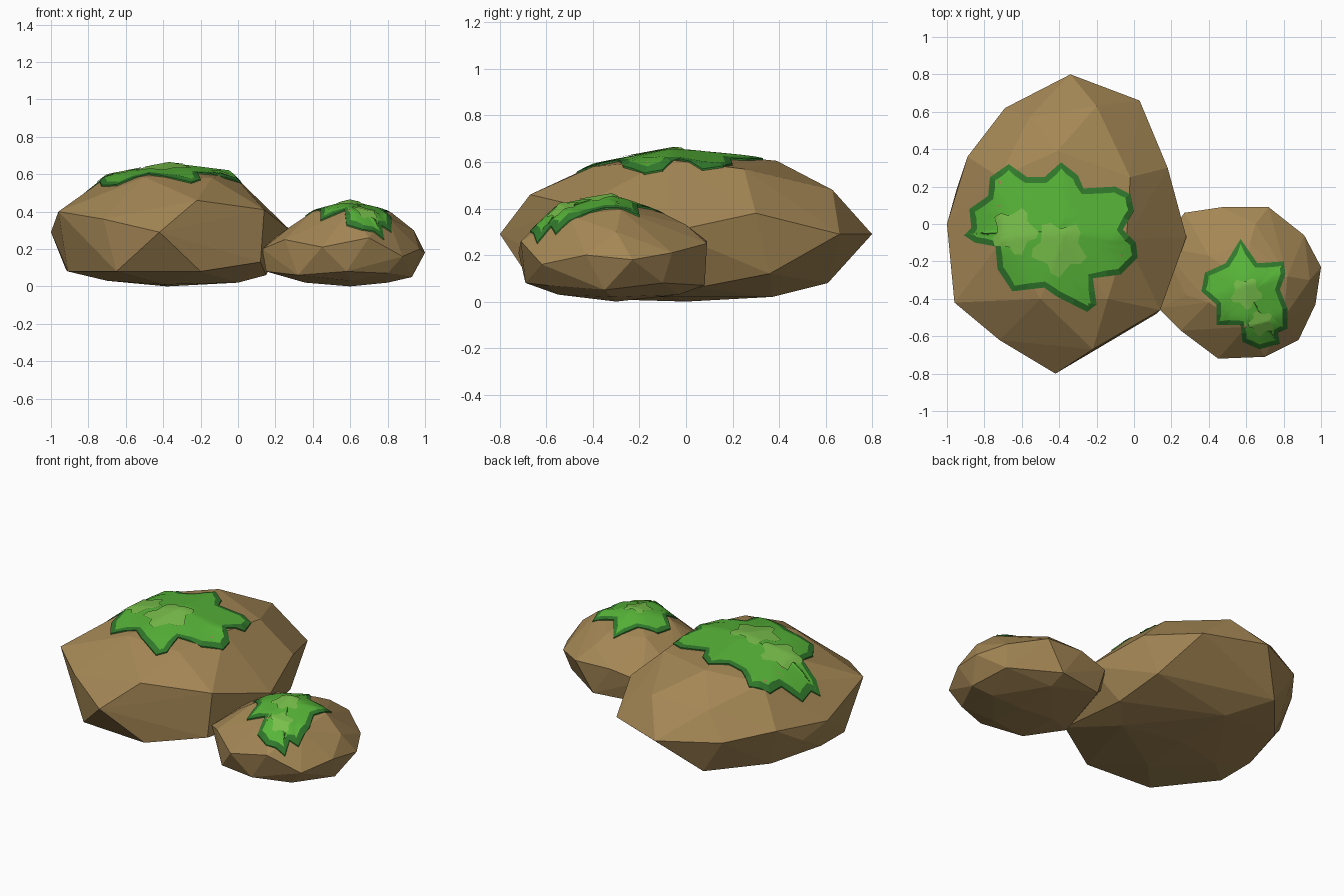
import bpy, bmesh, math
from mathutils import Vector
from mathutils.bvhtree import BVHTree


def material(name, rgb):
    m = bpy.data.materials.new(name)
    m.diffuse_color = (*rgb, 1)
    return m


STONE = material("stone", (0.37, 0.24, 0.09))
DARK = material("moss_dark", (0.03, 0.19, 0.025))
GREEN = material("moss_green", (0.095, 0.46, 0.04))
LIGHT = material("moss_light", (0.19, 0.52, 0.07))


def finish(bm, name, mats):
    bmesh.ops.recalc_face_normals(bm, faces=bm.faces)
    me = bpy.data.meshes.new(name)
    bm.to_mesh(me)
    for m in mats:
        me.materials.append(m)
    bpy.context.collection.objects.link(bpy.data.objects.new(name, me))


def rock(name, points):
    """Faceted boulder: convex hull of its corners; returns a ray-cast tree."""
    bm = bmesh.new()
    for p in points:
        bm.verts.new(p)
    res = bmesh.ops.convex_hull(bm, input=bm.verts)
    junk = [g for g in res["geom_interior"] if isinstance(g, bmesh.types.BMVert)]
    bmesh.ops.delete(bm, geom=junk, context='VERTS')
    bmesh.ops.recalc_face_normals(bm, faces=bm.faces)
    tree = BVHTree.FromBMesh(bm)
    finish(bm, name, [STONE])
    return tree


def drape(tree, x, y, lift):
    hit = tree.ray_cast(Vector((x, y, 5)), Vector((0, 0, -1)))[0]
    return (x, y, (hit.z if hit else 0.2) + lift)


def inset(pts, d):
    """Move a counter-clockwise outline inwards."""
    out = []
    for i, p in enumerate(pts):
        t = (pts[(i + 1) % len(pts)] - pts[i - 1]).normalized()
        out.append(p + Vector((-t.y, t.x)) * d)
    return out


def split(pts):
    """Add a midpoint to every outline edge."""
    return [q for i, p in enumerate(pts) for q in (p, (p + pts[(i + 1) % len(pts)]) / 2)]


def moss(name, tree, outline, center, lift, mats, rim=0.0):
    """Patch draped over a rock, with an optional sloping dark rim."""
    pts = split([Vector(p) for p in outline])
    c = Vector(center)
    inner = inset(pts, rim) if rim else pts
    loops = [([c + (p - c) * t for p in inner], lift) for t in (0.2, 0.4, 0.6, 0.8, 1)]
    if rim:
        loops += [(pts, lift * 0.7), (pts, -0.01)]
    bm = bmesh.new()
    rows = [[bm.verts.new(drape(tree, p.x, p.y, h)) for p in l] for l, h in loops]
    mid = bm.verts.new(drape(tree, c.x, c.y, lift))
    n = len(pts)
    for i in range(n):
        j = (i + 1) % n
        bm.faces.new((mid, rows[0][i], rows[0][j])).smooth = True
        for k in range(len(rows) - 1):
            f = bm.faces.new((rows[k][i], rows[k + 1][i], rows[k + 1][j], rows[k][j]))
            f.material_index = 1 if k >= 4 else 0
            f.smooth = k < 4
    finish(bm, name, mats)


def lobed(c, r, turn):
    """Five-lobed blotch outline."""
    return [(c[0] + r * (1 + 0.22 * math.cos(5 * a + turn)) * math.cos(a),
             c[1] + r * (1 + 0.22 * math.cos(5 * a + turn)) * math.sin(a))
            for a in (math.tau * i / 20 for i in range(20))]


# Large boulder: girdle, crown, underside
large = rock("large_rock", [
    (-0.34, 0.80, 0.29), (0.03, 0.66, 0.29), (0.18, 0.30, 0.38), (0.28, -0.07, 0.30),
    (0.12, -0.48, 0.13), (0.14, -0.46, 0.41), (-0.22, -0.67, 0.46), (-0.42, -0.80, 0.29),
    (-0.72, -0.62, 0.36), (-0.96, -0.42, 0.40), (-1.0, 0.0, 0.29), (-0.89, 0.36, 0.33),
    (-0.69, 0.62, 0.30), (-0.95, 0.18, 0.22),
    (-0.37, -0.05, 0.65), (-0.70, -0.08, 0.585), (-0.50, -0.40, 0.585), (-0.04, -0.08, 0.61),
    (-0.14, -0.40, 0.58), (-0.41, 0.39, 0.605), (-0.02, 0.25, 0.57), (-0.20, 0.63, 0.48),
    (-0.56, 0.57, 0.46), (-0.72, 0.25, 0.55),
    (-0.91, -0.30, 0.08), (-0.65, -0.63, 0.08), (-0.20, -0.66, 0.08), (-0.92, -0.05, 0.09),
    (-0.81, 0.30, 0.08), (-0.55, 0.61, 0.08), (0.12, 0.36, 0.12), (0.15, 0.05, 0.06),
    (-0.38, 0.0, 0.0), (-0.70, -0.1, 0.03), (0.0, -0.1, 0.02), (-0.38, 0.37, 0.02),
    (-0.40, -0.35, 0.01)])

# Small boulder
small = rock("small_rock", [
    (0.27, 0.06, 0.22), (0.47, 0.09, 0.26), (0.72, 0.09, 0.25), (0.91, -0.06, 0.21),
    (1.0, -0.23, 0.18), (0.97, -0.43, 0.20), (0.88, -0.62, 0.16), (0.70, -0.71, 0.26),
    (0.45, -0.72, 0.21), (0.25, -0.57, 0.25), (0.13, -0.45, 0.20), (0.14, -0.12, 0.22),
    (0.60, -0.32, 0.45), (0.60, -0.55, 0.41), (0.40, -0.42, 0.40), (0.40, -0.17, 0.38),
    (0.62, -0.10, 0.38), (0.82, -0.28, 0.395), (0.80, -0.50, 0.37), (0.94, -0.30, 0.30),
    (0.65, 0.0, 0.33), (0.28, -0.38, 0.32),
    (0.15, -0.43, 0.08), (0.32, -0.62, 0.06), (0.58, -0.69, 0.08), (0.80, -0.60, 0.07),
    (0.93, -0.35, 0.05), (0.88, -0.10, 0.08), (0.60, 0.08, 0.07), (0.30, 0.03, 0.07),
    (0.60, -0.30, 0.0), (0.36, -0.30, 0.02), (0.80, -0.32, 0.02), (0.6, -0.55, 0.03),
    (0.6, -0.03, 0.03)])

# Moss patches
moss("large_moss", large, [
    (0.0, 0.07), (-0.02, 0.16), (-0.10, 0.20), (-0.27, 0.19), (-0.30, 0.26), (-0.39, 0.33),
    (-0.48, 0.25), (-0.57, 0.25), (-0.67, 0.32), (-0.77, 0.25), (-0.78, 0.15), (-0.88, 0.08),
    (-0.87, -0.02), (-0.91, -0.06), (-0.85, -0.10), (-0.74, -0.12), (-0.73, -0.24),
    (-0.65, -0.36), (-0.48, -0.34), (-0.41, -0.39), (-0.25, -0.47), (-0.20, -0.43),
    (-0.22, -0.29), (-0.07, -0.27), (0.02, -0.18), (0.01, -0.10), (-0.06, -0.03)],
    (-0.43, -0.04), 0.011, [GREEN, DARK], 0.032)
moss("small_moss", small, [
    (0.57, -0.08), (0.49, -0.21), (0.38, -0.26), (0.36, -0.36), (0.44, -0.43), (0.44, -0.54),
    (0.57, -0.54), (0.58, -0.63), (0.67, -0.67), (0.78, -0.64), (0.77, -0.58), (0.82, -0.56),
    (0.82, -0.45), (0.78, -0.35), (0.81, -0.27), (0.80, -0.20), (0.66, -0.21)],
    (0.62, -0.38), 0.011, [GREEN, DARK], 0.026)

# Pale blotches on the moss
for i, (tree, c, r, turn) in enumerate([
        (large, (-0.64, -0.04), 0.11, 0.5), (large, (-0.40, -0.13), 0.13, 2.0),
        (small, (0.60, -0.37), 0.075, 1.0), (small, (0.68, -0.53), 0.06, 2.5)]):
    moss(f"moss_blotch_{i + 1}", tree, lobed(c, r, turn), c, 0.016, [LIGHT])
